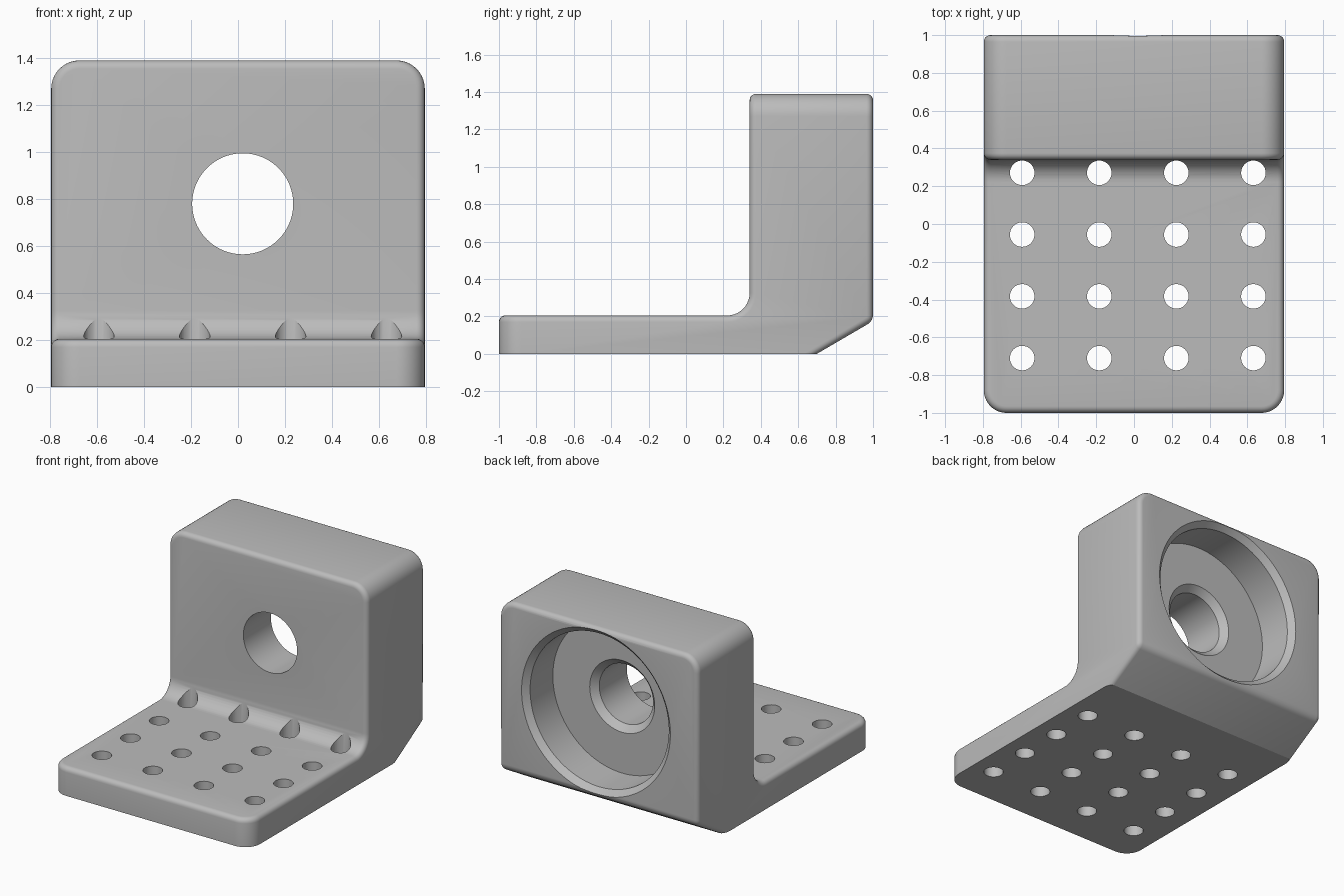
import bpy, bmesh, math
from mathutils import Vector

cube = bpy.data.objects.get("Cube")
if cube:
    bpy.data.objects.remove(cube, do_unlink=True)

HALF_WIDTH = 0.795
BORE_X, BORE_Z = 0.02, 0.78

grey = bpy.data.materials.new("plain_grey")
grey.use_nodes = True
colour = (0.5, 0.5, 0.5, 1)
grey.diffuse_color = colour
grey.node_tree.nodes["Principled BSDF"].inputs["Base Color"].default_value = colour


def make_object(name, bm):
    bmesh.ops.recalc_face_normals(bm, faces=bm.faces[:])
    mesh = bpy.data.meshes.new(name)
    bm.to_mesh(mesh)
    bm.free()
    mesh.materials.append(grey)
    obj = bpy.data.objects.new(name, mesh)
    bpy.context.collection.objects.link(obj)
    return obj


def round_edges(bm, rule, radius, segments):
    edges = [e for e in bm.edges if rule(e)]
    bmesh.ops.bevel(bm, geom=edges, offset=radius, offset_type='OFFSET',
                    segments=segments, profile=0.5, affect='EDGES',
                    clamp_overlap=True)


def turned_cutter(name, profile, origin, axis, sides):
    """Solid of revolution from (radius, distance along axis) points."""
    bm = bmesh.new()
    turn = Vector((0, 0, 1)).rotation_difference(Vector(axis))
    rings = []
    for radius, along in profile:
        ring = []
        for i in range(sides):
            a = 2 * math.pi * i / sides
            p = Vector((radius * math.cos(a), radius * math.sin(a), along))
            ring.append(bm.verts.new(turn @ p + Vector(origin)))
        rings.append(ring)
    for a, b in zip(rings, rings[1:]):
        for i in range(sides):
            j = (i + 1) % sides
            bm.faces.new((a[i], a[j], b[j], b[i]))
    bm.faces.new(rings[0])
    bm.faces.new(rings[-1])
    cutter = make_object(name, bm)
    cutter.hide_render = True
    return cutter


# Bracket body: side profile (y, z) extruded across the width
side = [(-1, 0), (0.7, 0), (1, 0.175), (1, 1.39), (0.34, 1.39),
        (0.34, 0.205), (-1, 0.205)]
bm = bmesh.new()
face = bm.faces.new([bm.verts.new((-HALF_WIDTH, y, z)) for y, z in side])
new = bmesh.ops.extrude_face_region(bm, geom=[face])["geom"]
bmesh.ops.translate(bm, vec=(2 * HALF_WIDTH, 0, 0),
                    verts=[v for v in new if isinstance(v, bmesh.types.BMVert)])
bmesh.ops.recalc_face_normals(bm, faces=bm.faces[:])


def all_verts(edge, test):
    return all(test(v.co) for v in edge.verts)


def along_x(edge):
    return abs(edge.verts[0].co.x - edge.verts[1].co.x) > 1


# Large rounds: upright top corners, plate front corners, inner fillet
round_edges(bm, lambda e: (not along_x(e) and all_verts(e, lambda c: c.z > 1.3))
            or (not along_x(e) and all_verts(e, lambda c: c.y < -0.99))
            or (along_x(e) and all_verts(e, lambda c: abs(c.y - 0.34) < 0.01
                                         and c.z < 0.3)), 0.12, 10)
# Small rounds on every remaining sharp edge that is off the ground
round_edges(bm, lambda e: e.calc_face_angle(0) > math.radians(32)
            and not all_verts(e, lambda c: c.z < 0.001), 0.035, 5)
bracket = make_object("bracket_body", bm)

# Bore with chamfered mouth, and a chamfered counterbore in the back
cutters = [turned_cutter("bore_cutter", [
    (0.215, 0), (0.215, 0.655), (0.26, 0.70), (0.555, 0.70), (0.555, 0.96),
    (0.595, 1.0), (0.595, 1.2)], (BORE_X, 0, BORE_Z), (0, 1, 0), 96)]

# Grid of holes through the base plate
for row in range(4):
    for col in range(4):
        x, y = -0.592 + 0.408 * col, -0.71 + 0.327 * row
        cutters.append(turned_cutter("plate_hole_cutter",
                                     [(0.065, -0.2), (0.065, 0.45)],
                                     (x, y, 0), (0, 0, 1), 32))

bpy.ops.object.select_all(action='DESELECT')
bpy.context.view_layer.objects.active = bracket
bracket.select_set(True)
for cutter in cutters:
    mod = bracket.modifiers.new("cut", 'BOOLEAN')
    mod.operation = 'DIFFERENCE'
    mod.solver = 'EXACT'
    mod.object = cutter
    bpy.ops.object.modifier_apply(modifier=mod.name)
    bpy.data.objects.remove(cutter, do_unlink=True)

bpy.ops.object.shade_smooth_by_angle(angle=math.radians(25))
